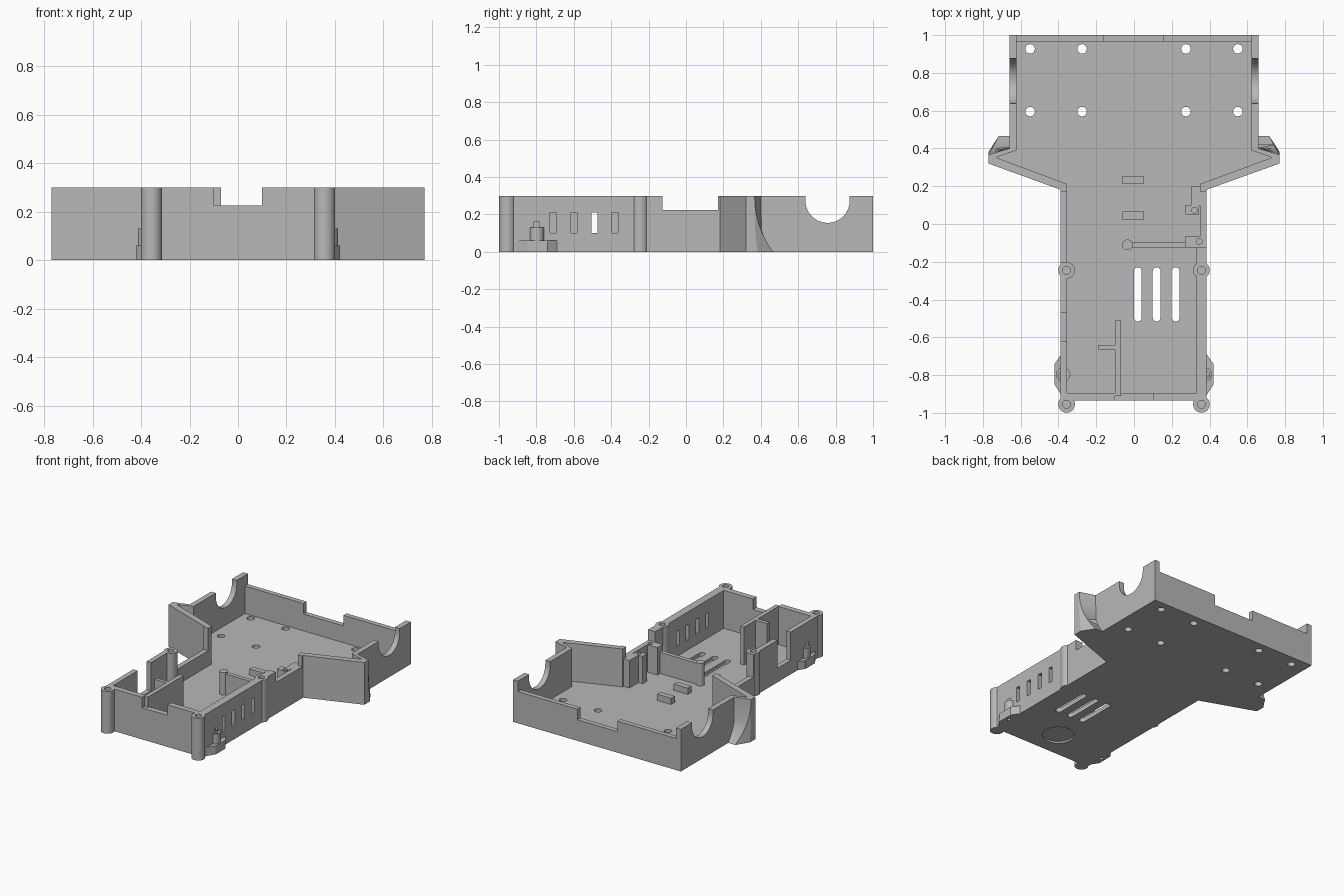
import bpy, bmesh, math

if "Cube" in bpy.data.objects:
    bpy.data.objects.remove(bpy.data.objects["Cube"], do_unlink=True)

H, FLOOR, DIP = 0.3, 0.03, 0.225

grey = bpy.data.materials.new("plain grey")
grey.use_nodes = True
GREY = (0.48, 0.48, 0.48, 1)
grey.diffuse_color = GREY
grey.node_tree.nodes["Principled BSDF"].inputs["Base Color"].default_value = GREY


def loft(name, rings):
    """Closed solid through a stack of equal-sized rings."""
    bm = bmesh.new()
    loops = [[bm.verts.new(p) for p in ring] for ring in rings]
    n = len(loops[0])
    for a, b in zip(loops, loops[1:]):
        for i in range(n):
            j = (i + 1) % n
            bm.faces.new((a[i], a[j], b[j], b[i]))
    bm.faces.new(loops[0][::-1])
    bm.faces.new(loops[-1])
    bmesh.ops.recalc_face_normals(bm, faces=bm.faces)
    mesh = bpy.data.meshes.new(name)
    bm.to_mesh(mesh)
    bm.free()
    mesh.materials.append(grey)
    ob = bpy.data.objects.new(name, mesh)
    bpy.context.scene.collection.objects.link(ob)
    return ob


def prism(name, outline, z0, z1):
    return loft(name, [[(x, y, z) for x, y in outline] for z in (z0, z1)])


def box(name, x0, x1, y0, y1, z0, z1):
    return prism(name, [(x0, y0), (x1, y0), (x1, y1), (x0, y1)], z0, z1)


def circle(x, y, r, n=32):
    return [(x + r * math.cos(2 * math.pi * i / n), y + r * math.sin(2 * math.pi * i / n))
            for i in range(n)]


def rod(name, x, y, r, z0, z1):
    return prism(name, circle(x, y, r), z0, z1)


def combine(target, other, operation):
    """Apply a boolean and remove the helper."""
    mod = target.modifiers.new("bool", "BOOLEAN")
    mod.operation, mod.solver, mod.object = operation, "EXACT", other
    bpy.context.view_layer.objects.active = target
    bpy.ops.object.modifier_apply(modifier=mod.name)
    bpy.data.objects.remove(other, do_unlink=True)


# Tray shell: outer outline with the interior hollowed out
outer = [(-0.39, -0.935), (0.385, -0.935), (0.385, 0.182), (0.77, 0.32), (0.77, 0.36),
         (0.66, 0.4), (0.66, 1), (-0.66, 1), (-0.66, 0.4), (-0.77, 0.36), (-0.77, 0.32),
         (-0.39, 0.182)]
inner = [(-0.355, -0.895), (0.33, -0.895), (0.33, -0.07), (0.35, -0.07), (0.35, 0.212),
         (0.73, 0.352), (0.622, 0.39), (0.622, 0.965), (-0.622, 0.965), (-0.622, 0.39),
         (-0.73, 0.352), (-0.355, 0.212)]
tray = prism("tray", outer, 0, H)


def cut(ob):
    combine(tray, ob, "DIFFERENCE")


def add(ob):
    combine(tray, ob, "UNION")


cut(prism("interior", inner, FLOOR, 1))

# Lowered wall stretches and notches
cut(box("rear_low", -0.622, 0.622, 0.95, 1.1, DIP, 1))
cut(box("rear_notch", -0.16, 0.155, 0.95, 1.1, 0.15, 1))
cut(box("front_notch", -0.1, 0.1, -1.1, -0.88, DIP, 1))
cut(box("right_dip", 0.3, 0.5, -0.125, 0.172, DIP, 1))
cut(box("left_dip", -0.5, -0.3, -0.2, 0.172, 0.14, 1))
cut(box("left_notch", -0.5, -0.3, -0.62, -0.47, 0.1, 1))

# Round saddles in the rear side walls
for s in (-1, 1):
    n = 24
    arc = [(0.757 + 0.118 * math.cos(math.pi * (1 + i / n)),
            0.273 + 0.118 * math.sin(math.pi * (1 + i / n))) for i in range(n + 1)]
    profile = [(0.639, 0.5)] + arc + [(0.875, 0.5)]
    cut(loft("saddle", [[(s * x, y, z) for y, z in profile] for x in (0.6, 0.7)]))

# Side windows
for i in range(4):
    y = -0.71 + i * 0.11
    cut(box("window", 0.3, 0.45, y - 0.016, y + 0.016, 0.1, 0.21))

# Inner partitions, cable guide and locating blocks
add(box("partition", -0.1, -0.07, -0.91, -0.51, 0.02, H))
add(box("partition_arm", -0.19, -0.09, -0.665, -0.64, 0.02, H))
add(box("guide_bar", -0.035, 0.3, -0.125, -0.095, 0.02, 0.18))
add(rod("guide_post", -0.035, -0.11, 0.028, 0.02, 0.19))
add(box("guide_block", 0.27, 0.37, -0.125, -0.065, 0.02, DIP))
add(box("clip_block", 0.272, 0.345, 0.05, 0.1, 0.02, DIP))
add(box("clip_wall", 0.305, 0.365, 0.098, 0.2, 0.02, DIP))
for y in (0.045, 0.232):
    add(box("locating_block", -0.06, 0.052, y - 0.02, y + 0.02, 0.02, 0.075))

for s in (-1, 1):
    # Screw posts
    for y in (-0.955, -0.245):
        add(rod("screw_post", s * 0.357, y, 0.044, 0, H))
        cut(rod("screw_hole", s * 0.357, y, 0.021, 0.1, 1))
    # Side lugs with stepped pegs
    lug = [(0.36, -0.905), (0.385, -0.905), (0.42, -0.85), (0.42, -0.74), (0.385, -0.69),
           (0.36, -0.69)]
    add(prism("lug", [(s * x, y) for x, y in lug], 0, 0.06))
    add(rod("peg", s * 0.375, -0.797, 0.038, 0.01, 0.13))
    add(rod("peg_tip", s * 0.385, -0.8, 0.016, 0.1, 0.16))
    cut(rod("lug_hole", s * 0.39, -0.795, 0.012, -0.1, 0.04))
    # Curved gussets behind the flared wings
    rings = []
    for i in range(9):
        z = H * i / 8
        reach = 0.1 * (1 - i / 8) ** 2.2
        rings.append([(s * x, y, z) for x, y in (
            (0.645, 0.385), (0.77, 0.345), (0.77, 0.363 + reach * 0.2),
            (0.77 - reach * 0.55, 0.367 + reach), (0.645, max(0.405, 0.367 + reach)))])
    add(loft("gusset", rings))
    # Mounting holes through the floor
    for x in (0.275, 0.55):
        for y in (0.595, 0.927):
            cut(rod("mount_hole", s * x, y, 0.025, -0.1, 0.1))

# Pilot holes in the blocks
cut(rod("pilot", 0.32, 0.072, 0.015, 0.12, 1))
cut(rod("pilot", 0.345, -0.092, 0.015, 0.12, 1))

# Rounded vent slots
for x in (0.02, 0.12, 0.22):
    ends = [(-0.25, 0), (-0.495, math.pi)]
    slot = [(x + 0.021 * math.cos(a0 + math.pi * i / 10), y + 0.021 * math.sin(a0 + math.pi * i / 10))
            for y, a0 in ends for i in range(11)]
    cut(prism("vent", slot, -0.1, 0.1))

# Shallow round recess underneath
cut(rod("recess", 0.017, -0.743, 0.104, -0.1, 0.012))

# Smooth rounds, sharp edges
bpy.ops.object.select_all(action="DESELECT")
tray.select_set(True)
bpy.context.view_layer.objects.active = tray
bpy.ops.object.shade_smooth_by_angle(angle=math.radians(25))
